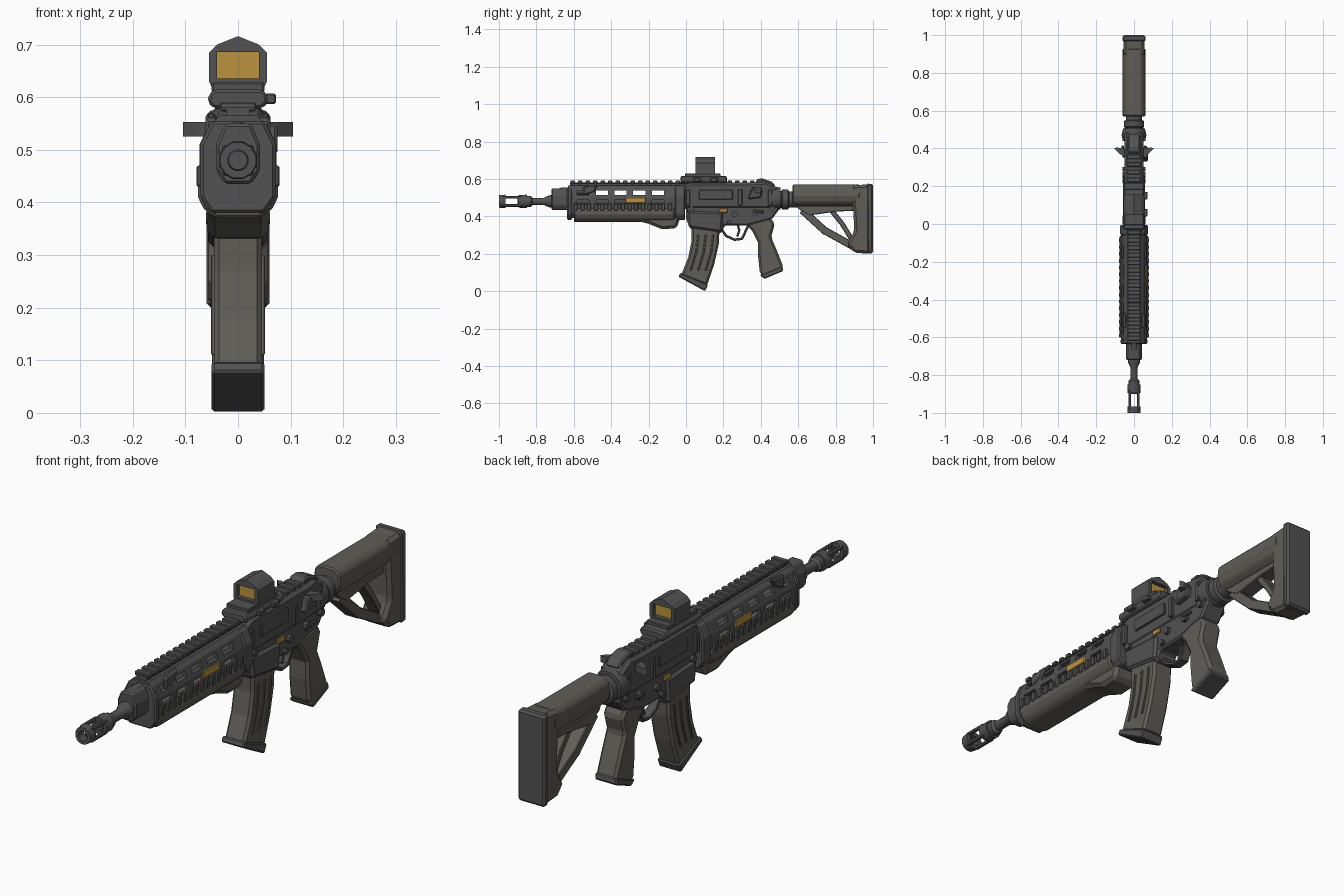
import bpy, bmesh
from math import cos, sin, pi, atan2, hypot
from mathutils import Matrix, Vector

if "Cube" in bpy.data.objects:
    bpy.data.objects.remove(bpy.data.objects["Cube"])


def mat(name, c):
    m = bpy.data.materials.new(name)
    m.diffuse_color = (*c, 1)
    m.use_nodes = True
    m.node_tree.nodes["Principled BSDF"].inputs["Base Color"].default_value = m.diffuse_color
    return m


DARK = mat("dark_metal", (0.085, 0.085, 0.085))
OLIVE = mat("polymer", (0.115, 0.11, 0.095))
AMBER = mat("amber", (0.5, 0.29, 0.05))


def finish(name, bm, m, bevel=0.0, smooth=False):
    bmesh.ops.recalc_face_normals(bm, faces=bm.faces)
    me = bpy.data.meshes.new(name)
    bm.to_mesh(me)
    bm.free()
    ob = bpy.data.objects.new(name, me)
    bpy.context.collection.objects.link(ob)
    me.materials.append(m)
    if smooth:
        me.shade_smooth()
        me.set_sharp_from_angle(angle=0.7)
    if bevel:
        b = ob.modifiers.new("bevel", 'BEVEL')
        b.width, b.segments, b.limit_method = bevel, 1, 'ANGLE'
    return ob


def side(name, pts, x0, x1, m=DARK, bevel=0.006):
    """Profile in (y, z) extruded from x0 to x1."""
    bm = bmesh.new()
    f = bm.faces.new([bm.verts.new((x0, y, z)) for y, z in pts])
    r = bmesh.ops.extrude_face_region(bm, geom=[f])
    bmesh.ops.translate(bm, vec=(x1 - x0, 0, 0),
                        verts=[v for v in r['geom'] if isinstance(v, bmesh.types.BMVert)])
    return finish(name, bm, m, bevel)


def section(name, half, y0, y1, m=DARK, bevel=0.006):
    """Half cross-section in (x, z), mirrored and extruded from y0 to y1."""
    pts = half + [(-x, z) for x, z in reversed(half) if x > 0]
    bm = bmesh.new()
    f = bm.faces.new([bm.verts.new((x, y0, z)) for x, z in pts])
    r = bmesh.ops.extrude_face_region(bm, geom=[f])
    bmesh.ops.translate(bm, vec=(0, y1 - y0, 0),
                        verts=[v for v in r['geom'] if isinstance(v, bmesh.types.BMVert)])
    return finish(name, bm, m, bevel)


def boxes(name, items, m=DARK, bevel=0.003):
    """Many boxes (centre, size) in one object."""
    bm = bmesh.new()
    for c, s in items:
        bmesh.ops.create_cube(bm, size=1, matrix=Matrix.Translation(c) @ Matrix.Diagonal((*s, 1)))
    return finish(name, bm, m, bevel)


def lathe(name, prof, z, n=16, m=DARK, closed=False):
    """Rings (y, radius) around an axis along y at height z."""
    bm = bmesh.new()
    rings = [[bm.verts.new((r * cos(2 * pi * (i + .5) / n), y, z + r * sin(2 * pi * (i + .5) / n)))
              for i in range(n)] for y, r in prof]
    pairs = list(zip(rings, rings[1:])) + ([(rings[-1], rings[0])] if closed else [])
    for a, b in pairs:
        for i in range(n):
            bm.faces.new((a[i], a[(i + 1) % n], b[(i + 1) % n], b[i]))
    if not closed:
        bm.faces.new(rings[0])
        bm.faces.new(rings[-1])
    return finish(name, bm, m, smooth=True)


def cut(ob, cutter):
    cutter.hide_render = True
    cutter.hide_set(True)
    md = ob.modifiers.new("cut", 'BOOLEAN')
    md.operation, md.object, md.solver = 'DIFFERENCE', cutter, 'EXACT'


# muzzle device: two rings joined by four prongs
AX = 0.48
for k, (a, b) in enumerate([(-1.0, -0.965), (-0.895, -0.85)]):
    lathe(f"muzzle_ring_{k}", [(a, .035), (b, .037), (b, .02), (a, .02)], AX, 12, closed=True)
boxes("muzzle_prongs", [((sx * .022, -.93, AX + sz * .022), (.014, .1, .014))
                        for sx in (-1, 1) for sz in (-1, 1)])
# barrel, collar and gas block
lathe("barrel", [(-.9, .018), (-.86, .03), (-.83, .03), (-.82, .02), (-.76, .02), (-.73, .034),
                 (-.70, .034), (-.68, .024), (.0, .024)], AX, 12)
section("gas_block", [(.025, .435), (.042, .46), (.042, .51), (.025, .55)], -.72, -.63)
lathe("gas_tube_cap", [(-.68, .014), (-.66, .02), (-.5, .02)], .535, 10)

# handguard shell with slots through the sides
shell = section("handguard", [(.05, .39), (.068, .42), (.068, .50), (.05, .55), (.035, .565)],
                -.63, -.01, DARK, 0)
bore = section("handguard_bore_cutter", [(.036, .41), (.054, .43), (.054, .495), (.034, .538)],
               -.7, -.03, DARK, 0)
slots = boxes("handguard_slot_cutter", [((0, -.55 + i * .1, z), (.3, .065, .024))
                                        for i in range(5) for z in (.475, .526)], DARK, 0)
cut(shell, bore)
cut(shell, slots)
section("handguard_front_band", [(.05, .38), (.072, .41), (.072, .51), (.05, .555)], -.635, -.61).hide_render = False
section("handguard_rear_band", [(.05, .38), (.073, .41), (.073, .51), (.05, .56)], -.06, -.005)

# rails: top over handguard and receiver, short ones on both sides
section("top_rail_base", [(.022, .555), (.022, .575), (.03, .58)], -.62, .40, DARK, 0)
boxes("top_rail_teeth", [((0, -.605 + i * .04, .582), (.068, .024, .018)) for i in range(26)])
boxes("side_rail_teeth", [((s * .07, -.59 + i * .036, .45), (.018, .022, .04))
                          for i in range(15) for s in (-1, 1)])

# lower handguard cover and forward hand stop
section("lower_cover", [(.04, .37), (.064, .385), (.076, .41), (.076, .435), (.066, .445)],
        -.6, -.06, OLIVE)
side("hand_stop", [(-.3, .385), (-.2, .36), (-.13, .332), (-.05, .335), (-.035, .38), (-.04, .44), (-.3, .42)],
     -.058, .058, OLIVE, .014)
# amber accents on the handguard and receiver
for s in (-1, 1):
    boxes(f"amber_panel_{s}", [((s * .066, -.27, .487), (.012, .11, .03))], AMBER)
    boxes(f"amber_marker_{s}", [((s * .054, .20, .43), (.008, .045, .022))], AMBER)
    # fold-down sight wings and levers
    side(f"front_lever_{s}", [(-.55, .51), (-.49, .53), (-.47, .57), (-.55, .56)], s * .04, s * .062)

# upper receiver
upper = [(-.02, .44), (-.02, .56), (.02, .58), (.36, .58), (.43, .585), (.48, .555), (.5, .52), (.5, .44)]
side("upper_receiver", upper, -.05, .05, DARK, .012)
boxes("ejection_cover", [((s * .052, .16, .515), (.012, .18, .05)) for s in (-1, 1)])
boxes("receiver_ribs", [((s * .052, y, .50), (.02, .022, .085)) for s in (-1, 1) for y in (.01, .29, .45)])
lathe("rear_receiver_ring", [(.44, .06), (.47, .068), (.505, .06)], .495, 12)
side("forward_assist", [(.33, .49), (.40, .5), (.41, .54), (.35, .55)], .045, .075)
# charging handle with two swept ears
for s in (-1, 1):
    bm = bmesh.new()
    for z in (.525, .553):
        bm.faces.new([bm.verts.new((s * x, y, z)) for x, y in
                      [(.04, .35), (.075, .37), (.105, .40), (.09, .405), (.04, .395)]])
    bm.verts.ensure_lookup_table()
    for i in range(5):
        j = (i + 1) % 5
        bm.faces.new([bm.verts[k] for k in (i, j, j + 5, i + 5)])
    finish(f"charging_ear_{s}", bm, DARK)
side("rear_sight", [(.37, .575), (.38, .60), (.41, .602), (.46, .585), (.48, .56)], -.032, .032)

# lower receiver with magazine well
side("lower_receiver", [(0, .46), (0, .39), (.02, .335), (.05, .325), (.19, .31), (.205, .35), (.33, .35),
                        (.46, .385), (.5, .44), (.49, .46)], -.046, .046, DARK, .008)
side("magazine_well", [(.005, .43), (.015, .34), (.19, .315), (.2, .42)], -.057, .057, DARK, .01)
bm = bmesh.new()
for y, z, r in [(.03, .44, .014), (.26, .41, .016), (.37, .42, .018), (.46, .44, .014), (.23, .37, .012)]:
    bmesh.ops.create_cone(bm, cap_ends=True, segments=10, radius1=r, radius2=r, depth=.122,
                          matrix=Matrix.Translation((0, y, z)) @ Matrix.Rotation(pi / 2, 4, 'Y'))
finish("receiver_pins", bm, DARK)
boxes("selector_levers", [((s * .06, .39, .424), (.012, .05, .014)) for s in (-1, 1)])

# magazine with side ribs and base plate
side("magazine", [(.03, .36), (.18, .34), (.175, .25), (.15, .14), (.112, .03), (-.026, .085),
                  (.012, .18), (.03, .27)], -.046, .046, OLIVE, .01)
side("magazine_base", [(-.04, .077), (-.03, .098), (.118, .035), (.102, 0)], -.05, .05, DARK, .005)
for k, o in enumerate((.035, .075, .115)):
    side(f"magazine_rib_{k}", [(.025 + o, .30), (.035 + o, .30), (.025 + o, .21), (-.005 + o, .11),
                               (-.015 + o, .11), (.015 + o, .21)], -.051, .051, OLIVE, .002)

# trigger guard and trigger
def bars(name, pts, w, t, m=DARK):
    bm = bmesh.new()
    for a, b in zip(pts, pts[1:]):
        d = (b[0] - a[0], b[1] - a[1])
        bmesh.ops.create_cube(bm, size=1, matrix=Matrix.Translation((0, (a[0] + b[0]) / 2, (a[1] + b[1]) / 2))
                              @ Matrix.Rotation(atan2(d[1], d[0]), 4, 'X')
                              @ Matrix.Diagonal((w, hypot(*d) + t * .6, t, 1)))
    return finish(name, bm, m, .003)


bars("trigger_guard", [(.19, .33), (.215, .295), (.26, .275), (.30, .28), (.33, .345)], .04, .013)
bars("trigger", [(.275, .36), (.285, .325), (.275, .295)], .018, .012)

# pistol grip
side("pistol_grip", [(.32, .36), (.355, .32), (.385, .26), (.385, .19), (.395, .095), (.42, .07), (.51, .11),
                     (.52, .13), (.485, .22), (.455, .29), (.475, .36), (.45, .395)], -.046, .046, OLIVE, .016)
side("grip_base", [(.395, .085), (.42, .066), (.52, .108), (.515, .135)], -.049, .049, DARK, .005)

# buffer tube with lock nut
lathe("buffer_tube", [(.48, .045), (.51, .045), (.515, .055), (.545, .055), (.55, .044), (.9, .044)], .49, 16)

# stock: body, frame struts and butt
section("stock_body", [(.025, .455), (.05, .475), (.06, .51), (.055, .55), (.035, .57)], .57, .93, OLIVE, .006)
side("stock_latch", [(.585, .47), (.60, .455), (.90, .455), (.90, .43), (.80, .425), (.66, .405), (.60, .44)],
     -.032, .032, OLIVE, .006)
bars("stock_lower_strut", [(.63, .425), (.74, .325), (.92, .225)], .062, .04, OLIVE)
bars("stock_inner_strut", [(.77, .44), (.835, .36), (.89, .27)], .05, .026, OLIVE)
side("stock_butt", [(.885, .565), (.895, .42), (.90, .32), (.86, .25), (.90, .205), (.985, .2), (.985, .572)],
     -.056, .056, OLIVE, .014)
side("butt_pad", [(.965, .575), (.97, .2), (1, .202), (1, .573)], -.06, .06, DARK, .008)

# optic: mount, hollow hood and amber lenses
section("optic_mount", [(.045, .578), (.058, .59), (.055, .607), (.045, .615)], -.03, .22)
boxes("optic_base", [((0, .09, .619), (.10, .19, .018)), ((.062, .06, .597), (.02, .04, .02)),
                     ((.062, .15, .597), (.02, .04, .02))])
hood = section("optic_hood", [(.05, .62), (.055, .63), (.055, .685), (.04, .70), (0, .716)], .05, .155, DARK, 0)
cut(hood, boxes("optic_hood_cutter", [((0, .1, .661), (.08, .4, .05))], DARK, 0))
boxes("optic_lenses", [((0, y, .661), (.082, .006, .052)) for y in (.07, .135)], AMBER, 0)
